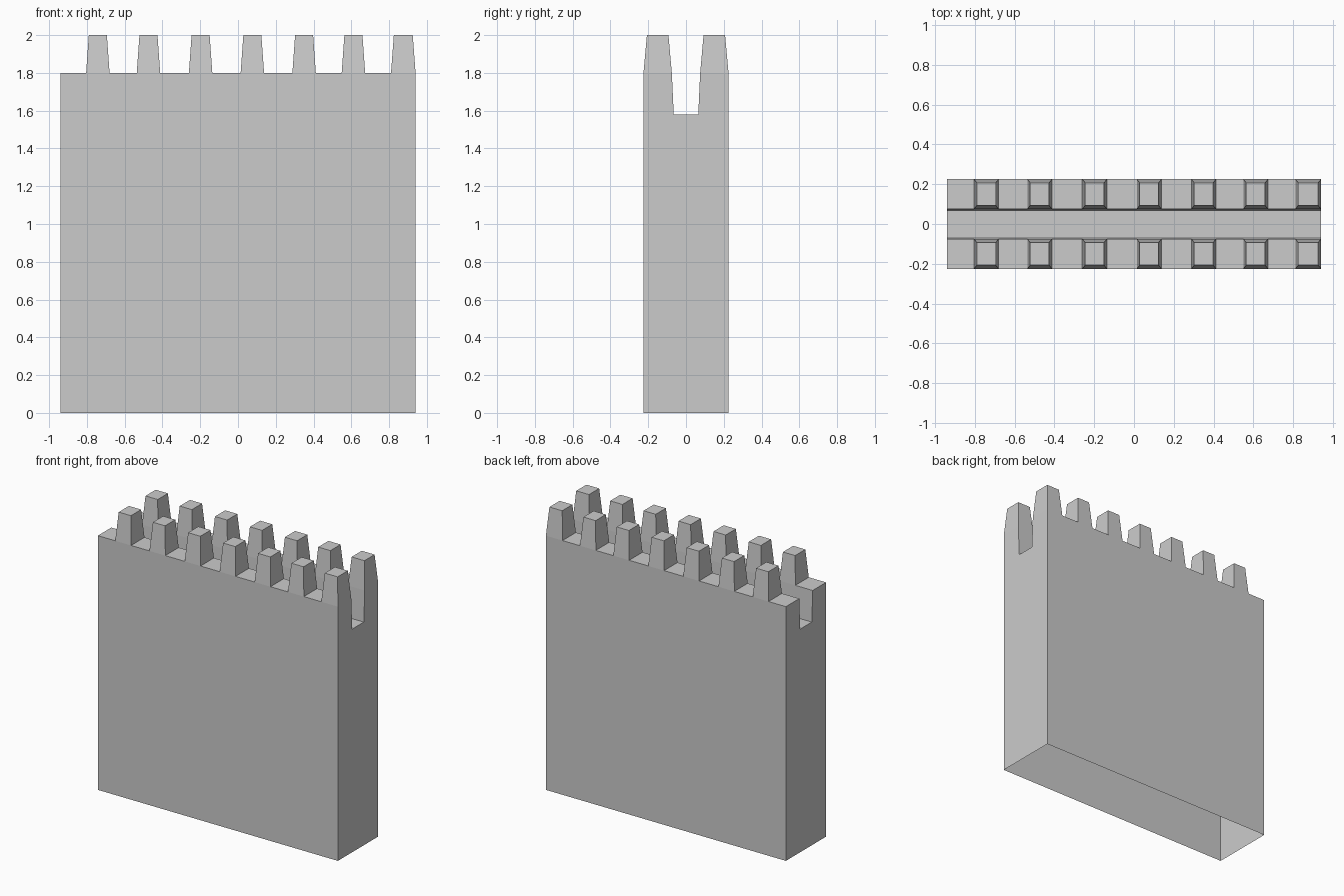
import bpy, bmesh

if "Cube" in bpy.data.objects:
    bpy.data.objects.remove(bpy.data.objects["Cube"])

HALF_X = 0.94
# Wall section (y, z): open at the bottom, walkway channel along the top
SECTION = [(-0.225, 0), (-0.225, 1.8), (-0.075, 1.8), (-0.065, 1.58),
           (0.065, 1.58), (0.075, 1.8), (0.225, 1.8), (0.225, 0)]
RAILS = (1, 5)  # section segments that carry merlons
CENTRES = [-0.742, -0.474, -0.198, 0.076, 0.350, 0.611]
MERLON_HALF = 0.062

# Stations along the wall: plain and merlon spans alternate
xs = [-HALF_X]
for c in CENTRES:
    xs += [c - MERLON_HALF, c + MERLON_HALF]
xs += [0.81, HALF_X]

bm = bmesh.new()
rows = [[bm.verts.new((x, y, z)) for y, z in SECTION] for x in xs]


def merlon(base):
    """Raise a tapered block with a flat top from a base outline."""
    mx = sum(v.co.x for v in base) / 4
    my = sum(v.co.y for v in base) / 4
    top = [bm.verts.new((mx + (v.co.x - mx) * 0.77,
                         my + (v.co.y - my) * 0.76, 2.0)) for v in base]
    for i in range(4):
        j = (i + 1) % 4
        bm.faces.new((base[i], base[j], top[j], top[i]))
    bm.faces.new(top)


# Wall skin with merlons growing out of both rails
for i in range(len(xs) - 1):
    a, b = rows[i], rows[i + 1]
    for k in range(len(SECTION) - 1):
        quad = [a[k], b[k], b[k + 1], a[k + 1]]
        if k in RAILS and i % 2 == 1:
            merlon(quad)
        else:
            bm.faces.new(quad)

# End walls
bm.faces.new(rows[0])
bm.faces.new(rows[-1][::-1])
bmesh.ops.recalc_face_normals(bm, faces=bm.faces)

# Make sure the open shell faces outward
bm.normal_update()
floor = max((f for f in bm.faces if abs(f.calc_center_median().y) < 0.01
             and abs(f.normal.z) > 0.9), key=lambda f: f.calc_area())
if floor.normal.z < 0:
    bmesh.ops.reverse_faces(bm, faces=bm.faces)

mesh = bpy.data.meshes.new("battlement_wall")
bm.to_mesh(mesh)
bm.free()
wall = bpy.data.objects.new("battlement_wall", mesh)
bpy.context.collection.objects.link(wall)
